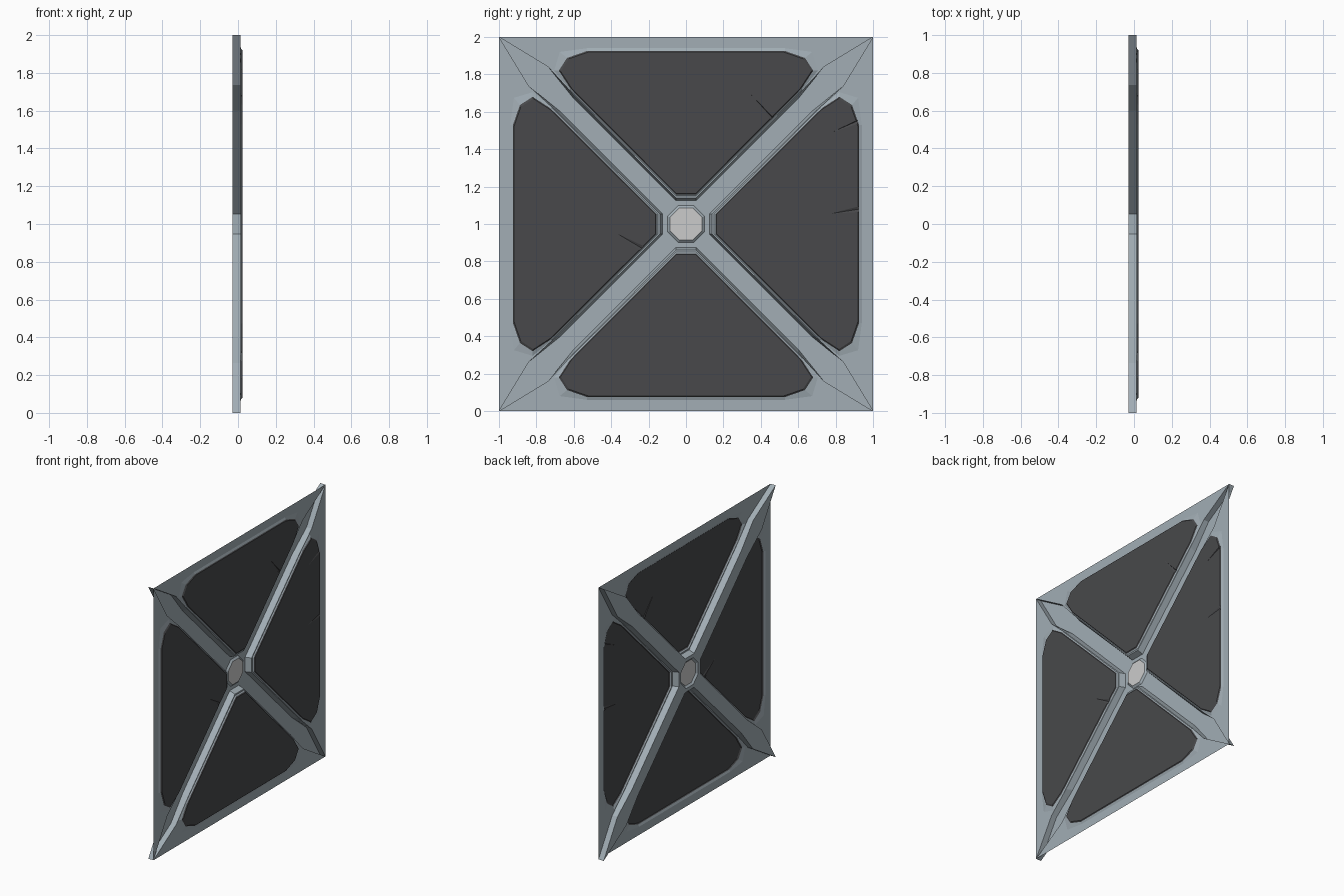
import bpy, bmesh

if "Cube" in bpy.data.objects:
    bpy.data.objects.remove(bpy.data.objects["Cube"])

FLOOR = -0.03


def material(name, rgb):
    m = bpy.data.materials.new(name)
    m.diffuse_color = (*rgb, 1)
    m.use_nodes = True
    m.node_tree.nodes["Principled BSDF"].inputs["Base Color"].default_value = m.diffuse_color
    return m


stone = material("blue_grey_stone", (0.36, 0.42, 0.46))
slate = material("dark_slate", (0.065, 0.066, 0.07))
pale = material("pale_stone", (0.78, 0.76, 0.75))


def place(k, p, x):
    """Local sector point (u, v = outward) turned k quarter turns, at depth x."""
    u, v = p
    for _ in range(k):
        u, v = v, -u
    return (x, u, 1 + v)


def mirror(half):
    return half + [(-u, v) for u, v in reversed(half)]


def lerp(a, b, t):
    return (a[0] + (b[0] - a[0]) * t, a[1] + (b[1] - a[1]) * t)


def make(name, faces, mat):
    bm = bmesh.new()
    for f in faces:
        bm.faces.new([bm.verts.new(c) for c in f])
    bmesh.ops.remove_doubles(bm, verts=bm.verts, dist=0.0005)
    bm.normal_update()
    for f in bm.faces:          # the shell always faces +x
        if f.normal.x < -1e-6:
            f.normal_flip()
    me = bpy.data.meshes.new(name)
    bm.to_mesh(me)
    bm.free()
    me.materials.append(mat)
    ob = bpy.data.objects.new(name, me)
    bpy.context.collection.objects.link(ob)


def bridge(a, b, closed=True):
    n = len(a)
    return [(a[i], a[(i + 1) % n], b[(i + 1) % n], b[i])
            for i in range(n if closed else n - 1)]


# sector outlines, right half from the hub outward
groove = [(.053, .125), (.60, .67), (.737, .84), (1, 1)]
rim = mirror([(.053, .14), (.60, .69), (.737, .84), (1, 1), (.53, 1)])
skirt = mirror([(.053, .150), (.62, .716), (.705, .82), (.675, .92), (.53, .94)])
edge = mirror([(.053, .158), (.62, .727), (.68, .82), (.636, .888), (.53, .925)])

# cracks per sector: (edge index, position, half width, tip)
cracks = {0: [(0, .72, .012, (.35, .69))],
          1: [(4, .575, .014, (-.055, .77)), (5, .2, .08, (-.49, .78))],
          3: [(8, .864, .02, (-.05, .37))]}

# frame: rims, bevels, groove walls
frame = []
for k in range(4):
    r = [place(k, p, .012) for p in rim]
    s = [place(k, p, .012) for p in skirt]
    e = [place(k, p, .018) for p in edge]
    frame += bridge(r, s) + bridge(s, e)
    g = [(-u, v) for u, v in reversed(groove)] + groove
    top = [(-u, v) for u, v in reversed(rim[:4])] + rim[:4]
    frame += bridge([place(k, p, FLOOR) for p in g],
                    [place(k, p, .012) for p in top], False)
    # groove floor towards one corner, split along its length
    side = [(v, u) for u, v in groove]
    for i in range(2):
        frame.append([place(k, p, FLOOR) for p in
                      (groove[i], groove[i + 1], side[i + 1], side[i])])
    frame.append([place(k, p, FLOOR) for p in (groove[2], groove[3], side[2])])


# hub octagon
def octagon(h, d, x):
    return [place(k, p, x) for k in range(4) for p in ((-h, d), (h, d))]


ring = octagon(.053, .125, FLOOR)
lip = octagon(.042, .099, FLOOR)
frame += bridge(ring, lip) + bridge(lip, octagon(.036, .085, -.018))
make("cross_frame", frame, stone)
make("hub_disc", [octagon(.036, .085, -.018)], pale)

# dark panels with bevelled edges and wedge-shaped cracks
for k, name in enumerate(("top", "right", "bottom", "left")):
    inner = [(u * .985, .55 + (v - .55) * .985) for u, v in edge]
    low, high = [], []
    for i in range(10):
        j = (i + 1) % 10
        low.append(edge[i])
        high.append(inner[i])
        for ci, t, w, tip in cracks.get(k, []):
            if ci == i:
                for q in (t - w, t, t + w):
                    low.append(lerp(edge[i], edge[j], q))
                    high.append(tip if q == t else lerp(inner[i], inner[j], q))
    lo = [place(k, p, .018) for p in low]
    hi = [place(k, p, .024) for p in high]
    make(name + "_panel", [hi] + bridge(lo, hi), slate)
